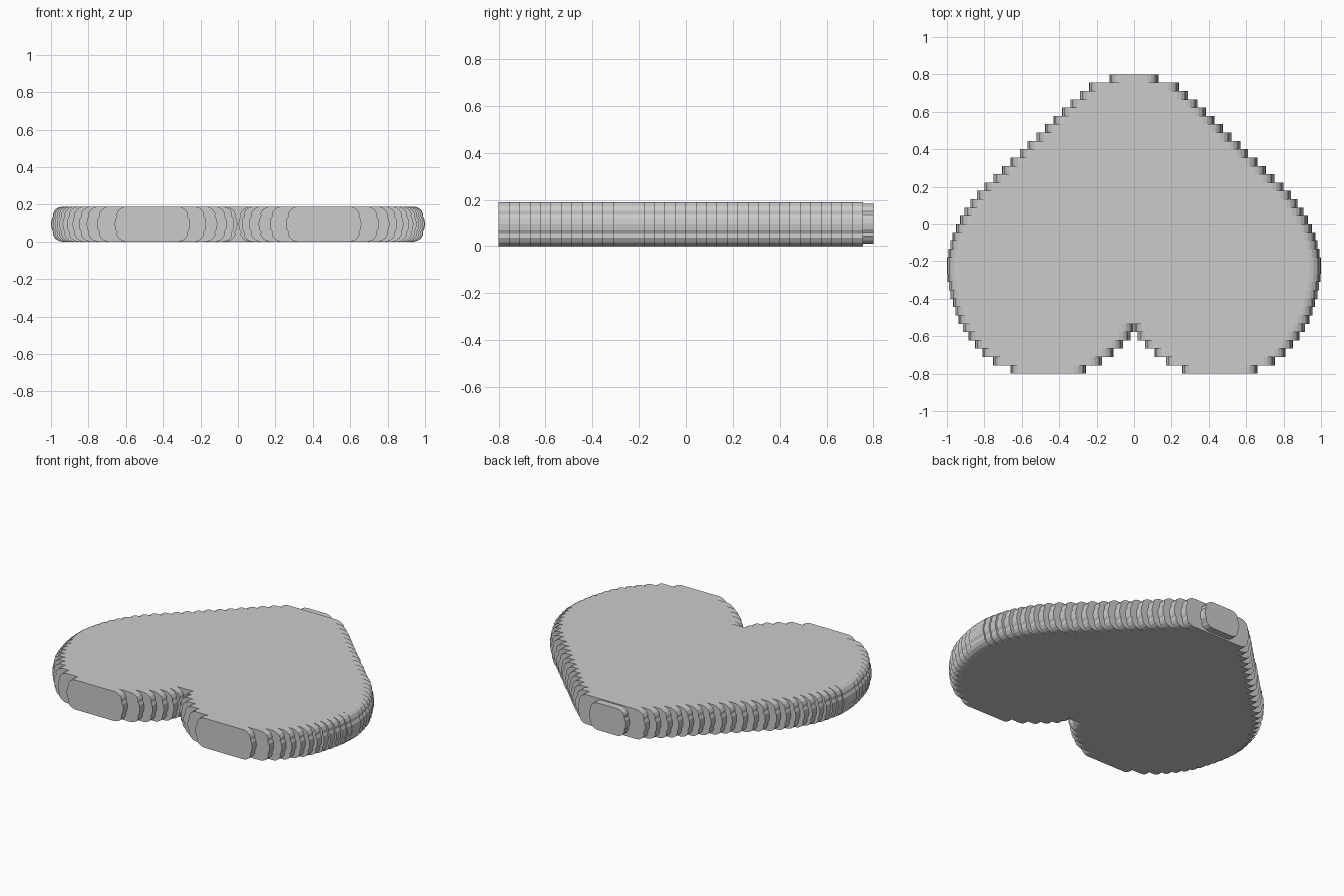
import bpy, bmesh

if "Cube" in bpy.data.objects:
    bpy.data.objects.remove(bpy.data.objects["Cube"])

N = 36
Y_TOP = 0.8
STEP = 1.6 / N

# half width of each slice, from the heart's tip (+y) to its lobes (-y)
OUTER = [.13, .24, .29, .34, .385, .43, .475, .52, .57, .61, .66, .705,
         .75, .80, .84, .875, .905, .93, .952, .97, .982, .992, 1.0, 1.0,
         .997, .99, .98, .968, .955, .938, .915, .885, .85, .81, .753, .66]
# half width of the notch between the lobes, for the last slices
INNER = {30: .003, 31: .02, 32: .06, 33: .11, 34: .17, 35: .257}

# bumpy rounded end of a slice: (inset from the tip, height), bottom to top
END = [(.06, 0), (.04, .005), (.022, .017), (.011, .036), (.012, .054),
       (.003, .07), (0, .095), (.003, .12), (.012, .136), (.011, .154),
       (.022, .173), (.04, .185), (.06, .19)]


def add_slice(bm, x0, x1, y0, y1, z0=0.0, z1=0.19):
    """Closed slab with rounded ends, extruded along y."""
    k = (z1 - z0) / 0.19
    loop = [(x1 - d, z0 + z * k) for d, z in END]
    loop += [(x0 + d, z0 + z * k) for d, z in reversed(END)]
    front = [bm.verts.new((x, y0, z)) for x, z in loop]
    back = [bm.verts.new((x, y1, z)) for x, z in loop]
    bm.faces.new(front)
    bm.faces.new(back[::-1])
    n = len(loop)
    for i in range(n):
        j = (i + 1) % n
        bm.faces.new((front[j], front[i], back[i], back[j]))


# heart plate: stacked slices, split in two where the notch is
bm = bmesh.new()
for i, w in enumerate(OUTER):
    y1 = Y_TOP - i * STEP
    y0 = y1 - STEP
    z0, z1 = (.01, .184) if i == 0 else (0, .19)
    if i in INNER:
        for s in (-1, 1):
            a, b = sorted((s * INNER[i], s * w))
            add_slice(bm, a, b, y0, y1, z0, z1)
    else:
        add_slice(bm, -w, w, y0, y1, z0, z1)
bmesh.ops.recalc_face_normals(bm, faces=bm.faces[:])

mesh = bpy.data.meshes.new("heart_plate")
bm.to_mesh(mesh)
bm.free()
obj = bpy.data.objects.new("heart_plate", mesh)
bpy.context.collection.objects.link(obj)
